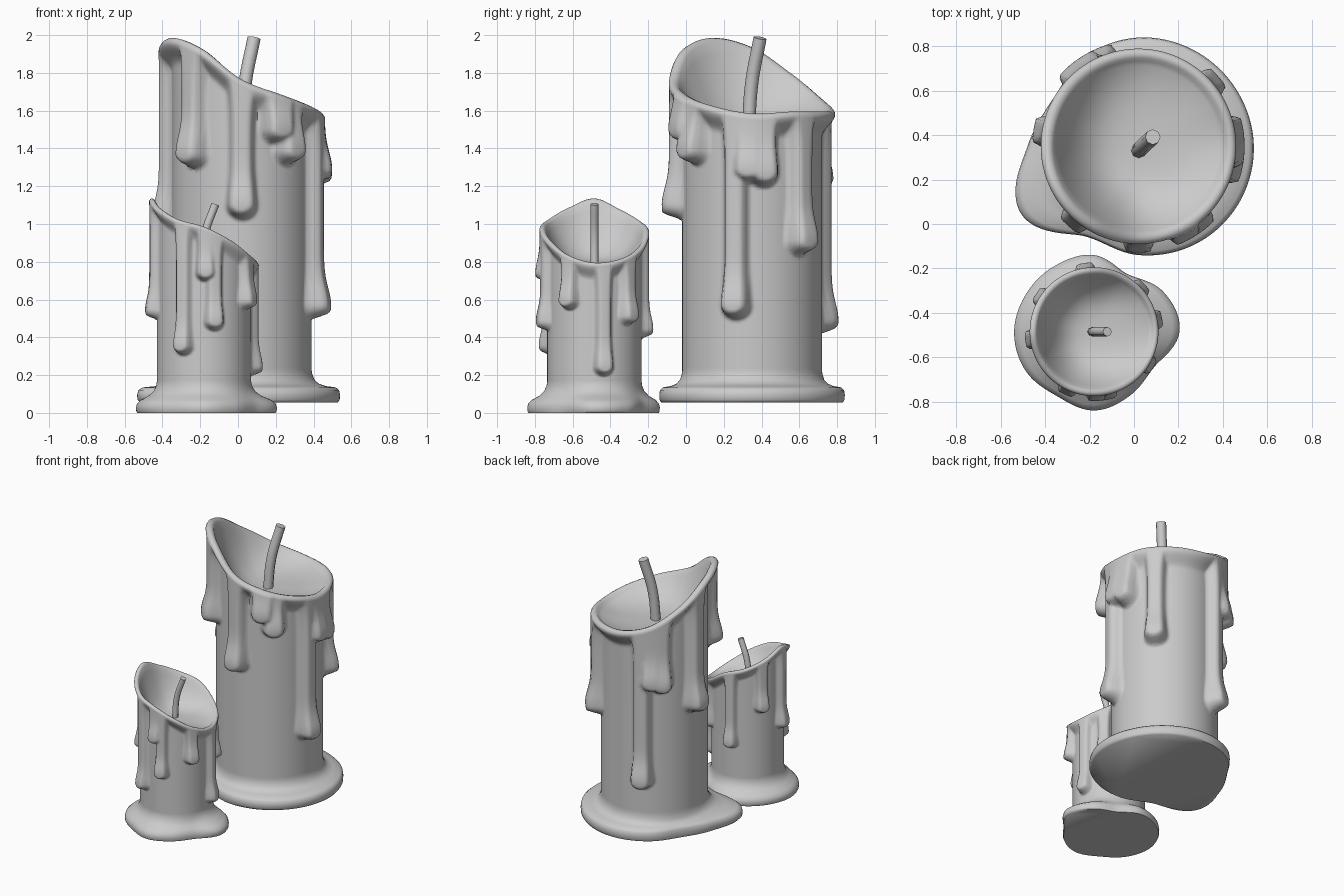
import bpy, bmesh
from math import sin, cos, pi, tau, hypot, exp, radians, floor
from mathutils import Vector

if "Cube" in bpy.data.objects:
    bpy.data.objects.remove(bpy.data.objects["Cube"])

SEG, ROWS = 168, 100


def smooth(t):
    t = max(0.0, min(1.0, t))
    return t * t * (3 - 2 * t)


def ring_value(vals, a):
    """Periodic Catmull-Rom through evenly spaced values around the circle."""
    n = len(vals)
    u = (a / tau) * n
    i = floor(u)
    t = u - i
    p0, p1, p2, p3 = (vals[(i + k) % n] for k in (-1, 0, 1, 2))
    return p1 + 0.5 * t * (p2 - p0 + t * (2*p0 - 5*p1 + 4*p2 - p3
                                          + t * (3*(p1 - p2) + p3 - p0)))


def wax_bulge(a, z, rim, body_r, drips, width, depth):
    """Outward thickness of the melted wax: rim lip plus drips with fat rounded tips."""
    down = rim - z
    amp = depth * (1 - smooth((down - 0.3 * width) / (1.6 * width)))
    for deg, tip, start in drips:
        d = (a - radians(deg) + pi) % tau - pi
        s = abs(d) * body_r
        near_tip = exp(-((z - tip - width) / (1.7 * width)) ** 2)
        w = width * (1 + 0.9 * exp(-max(down, 0) / (0.9 * width)) + 0.2 * near_tip)
        over = max(0.0, tip + width - z)
        if start:
            over = max(over, z - start)
        q = hypot(s, over) / w
        if q < 1:
            shape = smooth((1 - q) * 1.7)
            amp = max(amp, shape * depth * (1 + 0.55 * near_tip))
    return amp


def candle(name, center, body_r, rims, feet, foot, drips, width, depth, bowl_z):
    bm = bmesh.new()
    rings = []

    def add_ring(fn):
        row = []
        for k in range(SEG):
            a = tau * k / SEG
            r, z = fn(a)
            row.append(bm.verts.new((center[0] + r * cos(a), center[1] + r * sin(a), z)))
        rings.append(row)

    def rim_z(a):
        return ring_value(rims, a)

    def wall(a, z):
        return body_r + wax_bulge(a, z, rim_z(a), body_r, drips, width, depth)

    # puddle of wax at the foot
    for f, z in foot[:-1]:
        add_ring(lambda a: (body_r + f * (ring_value(feet, a) - body_r), z))
    # column with drips
    z0 = foot[-1][1]
    lip = 0.3 * depth
    for i in range(ROWS + 1):
        def col(a):
            z = z0 + (rim_z(a) - lip - z0) * i / ROWS
            return wall(a, z), z
        add_ring(col)
    # rounded lip
    top_r = body_r + depth
    for dr, dz in ((0.12, 0.1), (0.32, 0.0), (0.6, 0.06)):
        add_ring(lambda a: (top_r - dr * depth, rim_z(a) - dz * depth))
    # melted bowl
    inner = top_r - 0.8 * depth
    for t in (1, .95, .9, .84, .77, .68, .58, .46, .32, .16):
        add_ring(lambda a: (inner * t, bowl_z + (rim_z(a) - 0.3 * depth - bowl_z) * t ** 3.2))
    for lo, hi in zip(rings, rings[1:]):
        for k in range(SEG):
            j = (k + 1) % SEG
            bm.faces.new((lo[k], lo[j], hi[j], hi[k]))
    bm.faces.new(rings[0][::-1])
    tip = bm.verts.new((center[0], center[1], bowl_z))
    for k in range(SEG):
        bm.faces.new((rings[-1][k], rings[-1][(k + 1) % SEG], tip))
    mesh = bpy.data.meshes.new(name)
    bm.to_mesh(mesh)
    bm.free()
    ob = bpy.data.objects.new(name, mesh)
    bpy.context.collection.objects.link(ob)
    finish(ob)


def finish(ob):
    bpy.ops.object.select_all(action='DESELECT')
    ob.select_set(True)
    bpy.context.view_layer.objects.active = ob
    if ob.type == 'CURVE':
        bpy.ops.object.convert(target='MESH')
    bpy.ops.object.shade_smooth_by_angle(angle=radians(60))


def wick(name, pts, r):
    cu = bpy.data.curves.new(name, 'CURVE')
    cu.dimensions = '3D'
    cu.bevel_depth, cu.bevel_resolution, cu.use_fill_caps = r, 2, True
    sp = cu.splines.new('BEZIER')
    sp.bezier_points.add(len(pts) - 1)
    for b, p in zip(sp.bezier_points, pts):
        b.co = p
        b.handle_left_type = b.handle_right_type = 'AUTO'
    ob = bpy.data.objects.new(name, cu)
    bpy.context.collection.objects.link(ob)
    finish(ob)


# large candle; drips are (angle, tip height, optional upper limit)
candle("large_candle", (0.02, 0.35), 0.37,
       [1.59, 1.60, 1.60, 1.61, 1.67, 1.80, 1.94, 1.99, 1.93, 1.77, 1.69, 1.63],
       [.52, .51, .50, .49, .47, .44, .50, .61, .47, .49, .51, .52],
       [(.92, .06), (.99, .075), (1, .10), (.97, .125), (.85, .14), (.5, .147),
        (.25, .16), (.1, .18), (.02, .21), (0, .23)],
       [(229, 1.30, 0), (270, 1.03, 0), (309, 1.32, 0), (298, 1.43, 0),
        (347, 0.50, 0), (357, 1.22, 0), (9, 1.20, 0), (41, 0.84, 0),
        (112, 0.42, 0), (122, 1.17, 0), (132, 1.15, 0), (171, 0.96, 0)],
       0.075, 0.07, 1.53)
wick("large_wick", [(0.02, 0.33, 1.50), (0.038, 0.348, 1.75), (0.085, 0.392, 1.99)], 0.035)

# small candle
candle("small_candle", (-0.18, -0.485), 0.25,
       [.80, .82, .88, .97, 1.02, 1.08, 1.14, 1.09, 1.03, 0.99, .92, .84],
       [.385, .36, .30, .345, .345, .35, .36, .355, .335, .355, .33, .315],
       [(.94, .005), (.99, .015), (1, .035), (.95, .055), (.75, .075), (.4, .095),
        (.15, .12), (.03, .15), (0, .17)],
       [(245, 0.31, 0), (282, 0.44, 0), (272, 0.70, 0), (329, 0.55, 0), (11, 0.20, 0),
        (43, 0.47, 0), (98, 0.40, 0), (147, 0.67, 0), (187, 0.50, 0)],
       0.05, 0.04, 0.80)
wick("small_wick", [(-0.19, -0.485, 0.78), (-0.175, -0.485, 0.95), (-0.12, -0.485, 1.11)], 0.021)

# settle on the ground plane
low = min(v.co.z for v in bpy.data.objects["small_candle"].data.vertices)
for ob in bpy.data.objects:
    ob.location.z -= low
